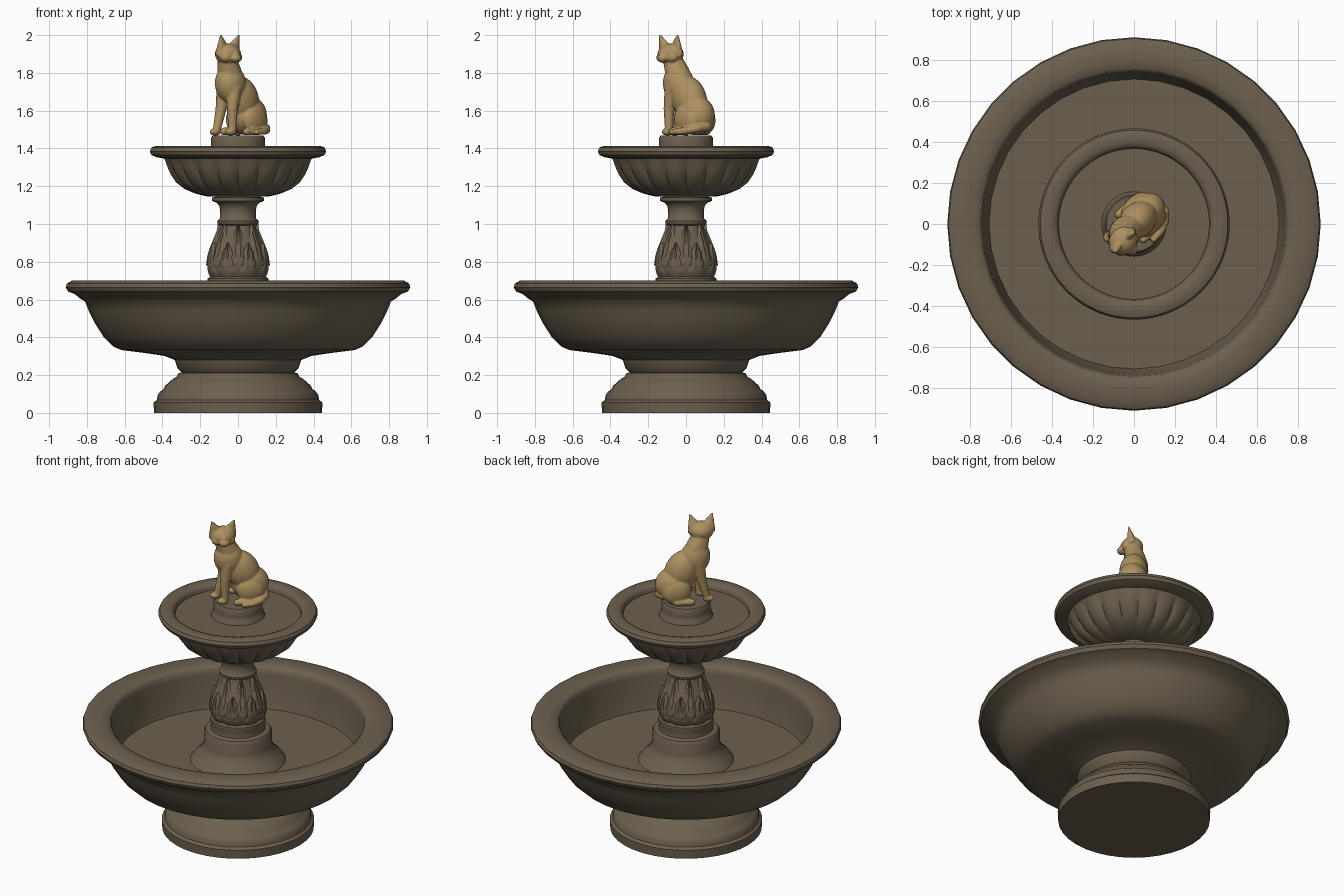
import bpy, bmesh, math
from mathutils import Vector, Matrix

if "Cube" in bpy.data.objects:
    bpy.data.objects.remove(bpy.data.objects["Cube"])


def material(name, rgb):
    m = bpy.data.materials.new(name)
    m.diffuse_color = (*rgb, 1)
    m.use_nodes = True
    m.node_tree.nodes["Principled BSDF"].inputs["Base Color"].default_value = m.diffuse_color
    return m


STONE = material("weathered stone", (0.150, 0.117, 0.077))
GOLD = material("golden bronze", (0.420, 0.280, 0.118))


def finish(bm, name, mat, angle=42):
    me = bpy.data.meshes.new(name)
    bm.to_mesh(me)
    bm.free()
    ob = bpy.data.objects.new(name, me)
    bpy.context.collection.objects.link(ob)
    me.materials.append(mat)
    bpy.ops.object.select_all(action='DESELECT')
    ob.select_set(True)
    bpy.context.view_layer.objects.active = ob
    bpy.ops.object.shade_smooth_by_angle(angle=math.radians(angle))
    return ob


def lathe(name, profile, sides=36, flutes=0):
    """Revolve (radius, z[, flute depth]) points, going outward-facing from the bottom up."""
    bm = bmesh.new()
    rings = []
    for p in profile:
        r, z = p[0], p[1]
        depth = p[2] if len(p) > 2 else 0
        if r == 0:
            rings.append([bm.verts.new((0, 0, z))] * sides)
            continue
        ring = []
        for i in range(sides):
            a = 2 * math.pi * i / sides
            rr = r - depth * (1 - abs(math.sin(flutes * a / 2))) ** 1.5
            ring.append(bm.verts.new((rr * math.cos(a), rr * math.sin(a), z)))
        rings.append(ring)
    for lo, hi in zip(rings, rings[1:]):
        for i in range(sides):
            j = (i + 1) % sides
            quad = list(dict.fromkeys([lo[i], lo[j], hi[j], hi[i]]))
            if len(quad) > 2:
                bm.faces.new(quad)
    return finish(bm, name, STONE)


# Foot of the fountain
lathe("foot", [(0, 0), (.445, 0), (.447, .055), (.43, .068), (.425, .095), (.41, .115),
               (.395, .125), (.385, .145), (.345, .18), (.325, .19), (.315, .21), (.295, .215)])

# Large lower basin: underside, rolled rim, inner wall and floor
lathe("lower_basin", [(.295, .21), (.32, .235), (.335, .28), (.39, .302), (.50, .318), (.62, .333),
                      (.66, .352), (.71, .40), (.755, .47), (.79, .54), (.81, .59), (.835, .605),
                      (.865, .63), (.90, .642), (.912, .665), (.906, .685), (.88, .70), (.80, .70),
                      (.76, .694), (.745, .68), (.74, .65), (.732, .58), (.722, .50), (.708, .442),
                      (.50, .440), (.28, .440)])

# Column foot standing in the basin
lathe("column_foot", [(.28, .44), (.262, .465), (.225, .50), (.207, .53), (.20, .55), (.20, .62),
                      (.19, .638), (.16, .645), (.155, .67), (.162, .69), (.16, .712), (.145, .722)])

# Vase-shaped column body with leaves
VASE = [(.140, .715), (.154, .745), (.160, .78), (.154, .83), (.138, .88), (.116, .93),
        (.098, .97), (.092, 1.0)]
lathe("vase", VASE)


def vase_radius(z):
    for (r0, z0), (r1, z1) in zip(VASE, VASE[1:]):
        if z <= z1:
            return r0 + (r1 - r0) * (z - z0) / (z1 - z0)
    return VASE[-1][0]


def leaf_ring(name, count, offset, z0, z1, width, raise_by):
    bm = bmesh.new()
    rows, cols = 14, 6
    for k in range(count):
        a0 = 2 * math.pi * (k + offset) / count
        grid = []
        for i in range(rows + 1):
            t = i / rows
            z = z0 + (z1 - z0) * t
            lobes = .72 + .28 * abs(math.sin(3.5 * math.pi * t))
            half = width * lobes * (1 - t ** 2.2) + .002
            row = []
            for j in range(cols + 1):
                s = 2 * j / cols - 1
                vein = .35 if j == cols // 2 else 1
                r = vase_radius(z) + raise_by * vein * (1 - s * s) - .003 * abs(s) + .006 * t ** 4
                a = a0 + s * half / vase_radius(z)
                row.append(bm.verts.new((r * math.cos(a), r * math.sin(a), z)))
            grid.append(row)
        for i in range(rows):
            for j in range(cols):
                bm.faces.new((grid[i][j], grid[i][j + 1], grid[i + 1][j + 1], grid[i + 1][j]))
    finish(bm, name, STONE)


leaf_ring("lower_leaves", 8, .5, .72, .90, .060, .013)
leaf_ring("upper_leaves", 8, 0, .78, 1.0, .046, .012)

# Neck between vase and upper bowl
lathe("neck", [(.092, .99), (.108, 1.0), (.110, 1.015), (.096, 1.03), (.094, 1.07), (.100, 1.10),
               (.118, 1.115), (.138, 1.122), (.138, 1.14), (.115, 1.145), (.115, 1.16)])

# Upper bowl with fluted underside
lathe("upper_bowl", [(.115, 1.145), (.17, 1.147, .004), (.225, 1.16, .010), (.285, 1.185, .016),
                     (.33, 1.22, .020), (.36, 1.265, .018), (.378, 1.305, .012), (.386, 1.335, .003),
                     (.392, 1.347), (.43, 1.353), (.458, 1.365), (.467, 1.385), (.458, 1.405),
                     (.435, 1.413), (.40, 1.413), (.38, 1.405), (.372, 1.395), (.368, 1.373),
                     (.28, 1.373), (.15, 1.373)], sides=160, flutes=20)

# Small plinth under the statue
lathe("statue_plinth", [(.158, 1.373), (.152, 1.39), (.144, 1.40), (.143, 1.42), (.143, 1.455),
                        (.135, 1.468), (0, 1.47)])

# Seated cat: local -x is its chest side, the head is turned towards local -y
cat = bmesh.new()


def blob(c, r, tilt=0):
    m = Matrix.Translation(c) @ Matrix.Rotation(math.radians(tilt), 4, 'Y') @ Matrix.Diagonal((*r, 1))
    bmesh.ops.create_uvsphere(cat, u_segments=24, v_segments=16, radius=1, matrix=m)


def limb(points):
    """Chain of overlapping balls through (x, y, z, radius) points."""
    for a, b in zip(points, points[1:]):
        n = max(2, int((Vector(a[:3]) - Vector(b[:3])).length / .008))
        for i in range(n + 1):
            p = [u + (v - u) * i / n for u, v in zip(a, b)]
            bmesh.ops.create_icosphere(cat, subdivisions=2, radius=p[3],
                                       matrix=Matrix.Translation(p[:3]))


# Torso, chest and neck
blob((.072, 0, 1.575), (.112, .092, .105))
blob((.025, 0, 1.66), (.10, .084, .13), -25)
blob((-.055, 0, 1.74), (.088, .078, .105), -12)
limb([(-.06, 0, 1.79, .068), (-.088, -.008, 1.86, .054)])
# Legs on both sides
for s, fx in ((-1, -.085), (1, -.115)):
    blob((.065, s * .062, 1.55), (.085, .042, .078), 20)
    limb([(.07, s * .085, 1.492, .022), (-.02, s * .085, 1.49, .021)])
    limb([(-.065, s * .038, 1.72, .042), (-.085, s * .042, 1.61, .030), (fx, s * .043, 1.50, .022)])
    blob((fx - .012, s * .043, 1.488), (.034, .025, .02))
# Tail wrapped round the left side
limb([(.14, .03, 1.52, .026), (.160, -.01, 1.515, .025), (.150, -.06, 1.508, .023),
      (.115, -.098, 1.496, .021), (.07, -.118, 1.490, .019), (.015, -.122, 1.487, .016)])
# Head, brow, muzzle and ears
blob((-.095, -.02, 1.900), (.073, .066, .056))
blob((-.095, -.06, 1.900), (.024, .034, .026))
blob((-.095, -.080, 1.878), (.031, .028, .023))
for s in (-1, 1):
    blob((-.095 + s * .035, -.045, 1.882), (.036, .03, .028))
    blob((-.095 + s * .027, -.072, 1.906), (.012, .010, .009))
    base, tip = Vector((-.095 + s * .034, -.012, 1.905)), Vector((-.095 + s * .068, -.040, 2.004))
    axis = tip - base
    m = (Matrix.Translation((base + tip) / 2) @ Matrix.Diagonal((1, .62, 1, 1))
         @ axis.to_track_quat('Z', 'Y').to_matrix().to_4x4())
    bmesh.ops.create_cone(cat, segments=16, radius1=.052, radius2=.004, depth=axis.length,
                          cap_ends=True, matrix=m)

statue = finish(cat, "cat_statue", GOLD, 180)
statue.rotation_euler.z = math.radians(45)
mod = statue.modifiers.new("merge", 'REMESH')
mod.mode = 'VOXEL'
mod.voxel_size = .005
mod.use_smooth_shade = True
mod = statue.modifiers.new("soften", 'SMOOTH')
mod.factor = .5
mod.iterations = 5
